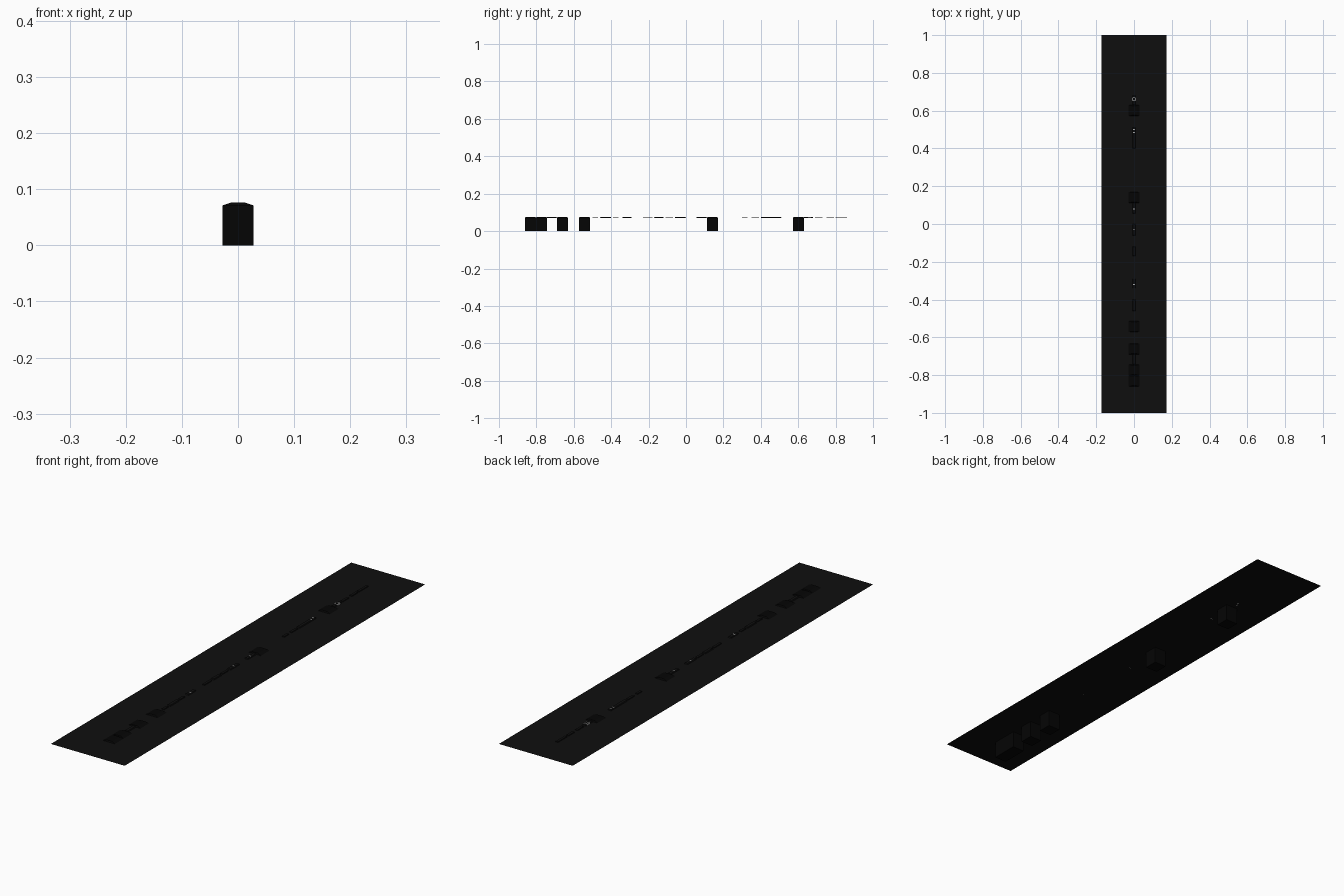
import bpy, bmesh

cube = bpy.data.objects.get("Cube")
if cube:
    bpy.data.objects.remove(cube, do_unlink=True)


def material(name, value):
    m = bpy.data.materials.new(name)
    m.use_nodes = True
    c = (value, value, value, 1)
    m.diffuse_color = c
    m.node_tree.nodes["Principled BSDF"].inputs["Base Color"].default_value = c
    return m


ASPHALT = material("asphalt_black", 0.0045)
DARK = material("deep_black", 0.0015)
PALE = material("pale_grey", 0.7)
DECK = 0.071   # height of the flat sheet
TOP = 0.076    # height of the raised caps


def loft(name, rings, mat, closed=True):
    """Stack of rectangles (x half-width, y0, y1, z) joined by flat sides."""
    bm = bmesh.new()
    loops = []
    for hx, y0, y1, z in rings:
        loops.append([bm.verts.new(p) for p in
                      ((-hx, y0, z), (hx, y0, z), (hx, y1, z), (-hx, y1, z))])
    for low, high in zip(loops, loops[1:]):
        for i in range(4):
            j = (i + 1) % 4
            bm.faces.new((low[i], low[j], high[j], high[i]))
    bm.faces.new(loops[-1])
    if closed and len(loops) > 1:
        bm.faces.new(loops[0][::-1])
    me = bpy.data.meshes.new(name)
    bm.to_mesh(me)
    bm.free()
    me.materials.append(mat)
    ob = bpy.data.objects.new(name, me)
    bpy.context.collection.objects.link(ob)
    return ob


# Long thin sheet
loft("flat_sheet", [(0.172, -1, 1, DECK)], ASPHALT)

# Square blocks sunk under the sheet, each with a chamfered cap on top
for i, (y0, y1) in enumerate([(-0.86, -0.802), (-0.802, -0.744), (-0.69, -0.632),
                              (-0.572, -0.514), (0.112, 0.17), (0.572, 0.63)]):
    loft(f"sunk_block_{i + 1}",
         [(0.028, y0, y1, 0), (0.028, y0, y1, DECK),
          (0.013, y0 + 0.004, y1 - 0.004, TOP)], DARK)

# Low strips along the centre line
strips = [(-0.744, -0.69), (-0.46, -0.40), (-0.34, -0.29), (-0.17, -0.12),
          (-0.06, 0.0), (0.055, 0.112), (0.40, 0.51), (0.63, 0.68)]
for i, (y0, y1) in enumerate(strips):
    loft(f"centre_strip_{i + 1}",
         [(0.008, y0, y1, DECK), (0.006, y0 + 0.002, y1 - 0.002, TOP - 0.001)],
         ASPHALT)

# Thinner strips between them
thin = [(-0.50, -0.47), (-0.39, -0.36), (-0.23, -0.18), (-0.11, -0.07),
        (0.30, 0.33), (0.35, 0.39), (0.69, 0.73), (0.75, 0.79), (0.80, 0.86)]
for i, (y0, y1) in enumerate(thin):
    loft(f"thin_strip_{i + 1}",
         [(0.006, y0, y1, DECK), (0.005, y0, y1, DECK + 0.003)], ASPHALT)

# Small pale marks on the strips
for i, y in enumerate([-0.32, -0.03, 0.08, 0.485, 0.50]):
    loft(f"pale_mark_{i + 1}",
         [(0.005, y - 0.002, y + 0.002, DECK),
          (0.005, y - 0.002, y + 0.002, TOP - 0.0005)], PALE)

# Pale square with a dark centre
loft("pale_square", [(0.009, 0.651, 0.669, DECK), (0.009, 0.651, 0.669, TOP - 0.0005)], PALE)
loft("pale_square_centre", [(0.006, 0.654, 0.666, DECK), (0.006, 0.654, 0.666, TOP)], DARK)
